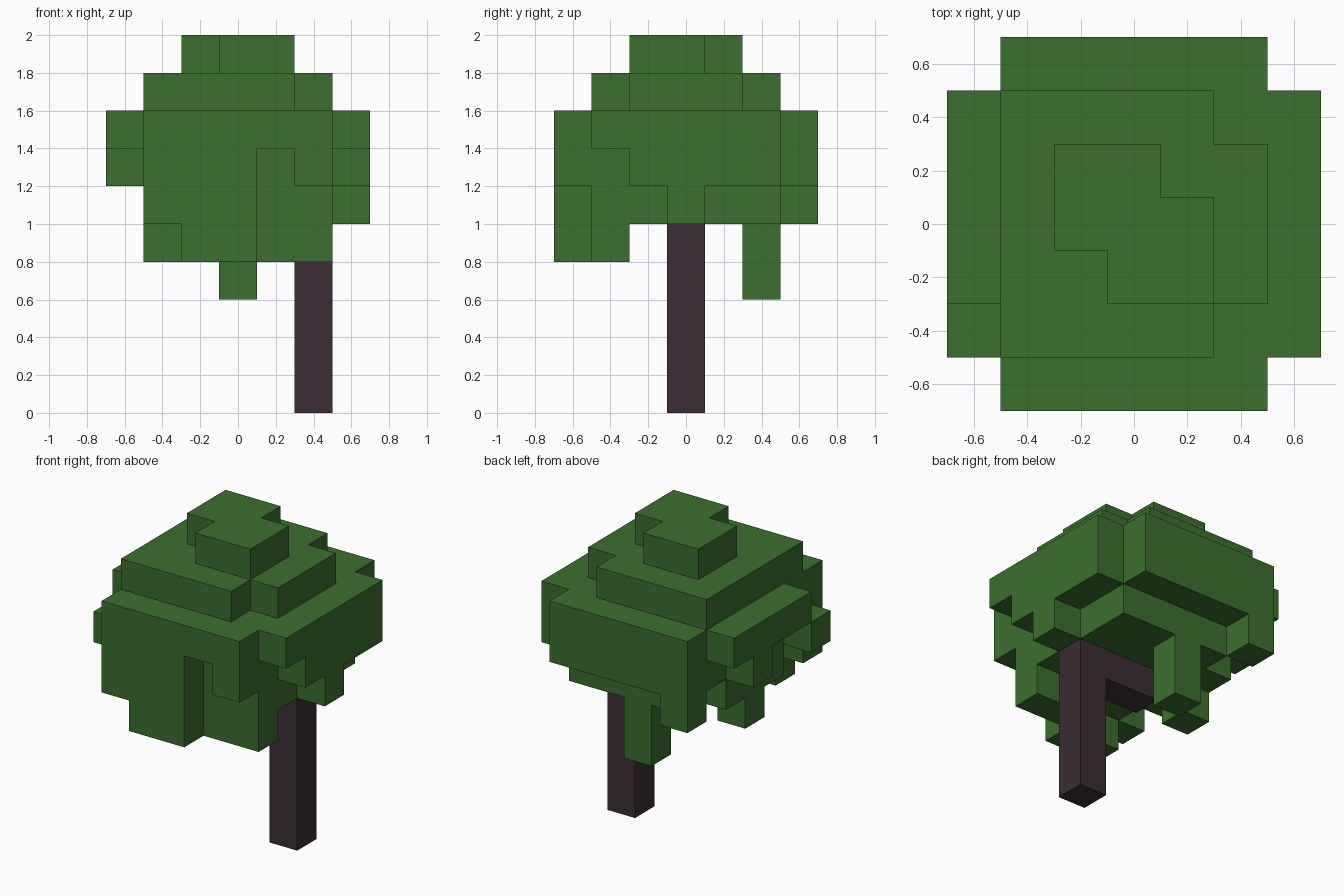
import bpy
import bmesh
from mathutils import Vector

cube = bpy.data.objects.get("Cube")
if cube:
    bpy.data.objects.remove(cube, do_unlink=True)

SIZE = 0.2   # edge of one block
HALF = 3     # blocks from the middle to the edge of a plan

# Plans of each level from the ground up: rows run back to front, L = leaf, W = wood
EMPTY = "......."
POST = [EMPTY, EMPTY, EMPTY, ".....W.", EMPTY, EMPTY, EMPTY]
LEVELS = [
    POST, POST, POST,
    [EMPTY, "...L...", EMPTY, ".....W.", EMPTY, EMPTY, EMPTY],
    [EMPTY, "...L...", EMPTY, ".L.WWW.", EMPTY, "....LL.", "..LL..."],
    [".L.....", "..LLLL.", ".LLLLL.", ".LLLLLL", ".LLLLL.", "..LLLL.", ".LLL..."],
    [".LLLLL.", ".LLLLLL", "LLLLLLL", ".LLLLLL", ".LLLLLL", "LLLLLL.", ".LLL.L."],
    [".LLLLL.", "LLLLLLL", "LLLLLLL", "LLLLLLL", "LLLLLLL", ".LLLLLL", ".LLLLL."],
    [EMPTY, ".LLLL..", ".LLLLL.", ".LLLLL.", ".LLLLL.", ".LLLL..", EMPTY],
    [EMPTY, EMPTY, "..LL...", "..LLL..", "...LL..", EMPTY, EMPTY],
]

blocks = {(col - HALF, HALF - row, level): kind
          for level, plan in enumerate(LEVELS)
          for row, line in enumerate(plan)
          for col, kind in enumerate(line) if kind != "."}


def make_material(name, color):
    mat = bpy.data.materials.new(name)
    mat.use_nodes = True
    mat.diffuse_color = color
    mat.node_tree.nodes["Principled BSDF"].inputs["Base Color"].default_value = color
    return mat


def build_part(name, kind, mat):
    """Skin all blocks of one kind, leaving out faces between touching blocks."""
    bm = bmesh.new()
    for cell, cell_kind in blocks.items():
        if cell_kind != kind:
            continue
        centre = Vector(cell) + Vector((0, 0, 0.5))
        for axis in range(3):
            for sign in (-1, 1):
                normal = Vector((0, 0, 0))
                normal[axis] = sign
                if tuple(int(c) for c in Vector(cell) + normal) in blocks:
                    continue
                u = Vector((0, 0, 0))
                u[(axis + 1) % 3] = 0.5
                v = normal.cross(u)
                mid = centre + normal / 2
                corners = (mid - u - v, mid + u - v, mid + u + v, mid - u + v)
                bm.faces.new([bm.verts.new(c * SIZE) for c in corners])
    bmesh.ops.remove_doubles(bm, verts=bm.verts, dist=SIZE / 100)
    mesh = bpy.data.meshes.new(name)
    bm.to_mesh(mesh)
    bm.free()
    mesh.materials.append(mat)
    obj = bpy.data.objects.new(name, mesh)
    bpy.context.collection.objects.link(obj)
    return obj


# Blocky crown and bent trunk
build_part("foliage", "L", make_material("leaf green", (0.044, 0.162, 0.026, 1)))
build_part("trunk", "W", make_material("dark bark", (0.045, 0.026, 0.035, 1)))
